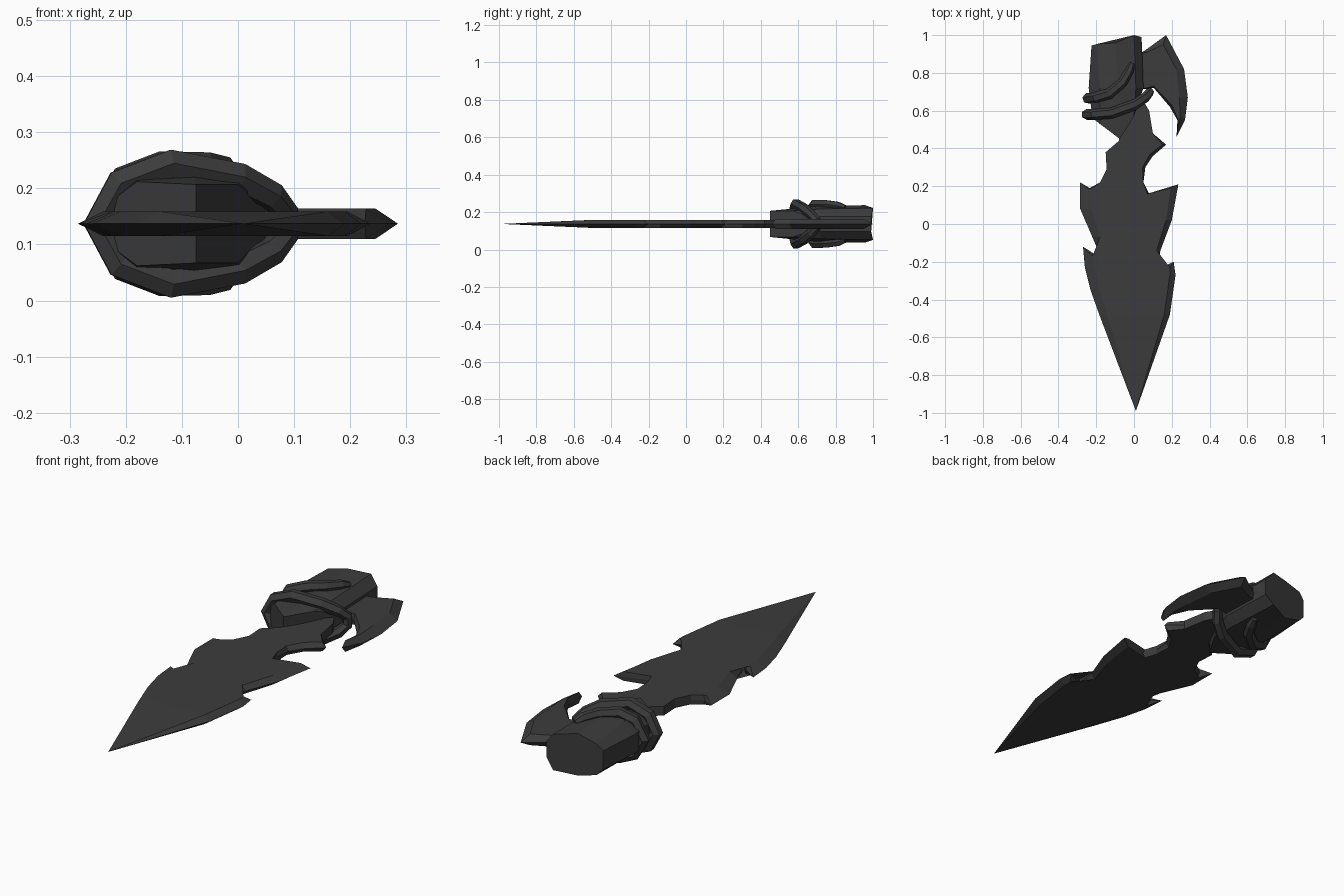
import bpy, bmesh

if "Cube" in bpy.data.objects:
    bpy.data.objects.remove(bpy.data.objects["Cube"])

MID = 0.137  # height of the symmetry plane
dark = bpy.data.materials.new("dark_stone")
dark.diffuse_color = (0.045, 0.045, 0.045, 1)
dark.use_nodes = True
dark.node_tree.nodes["Principled BSDF"].inputs["Base Color"].default_value = dark.diffuse_color


def finish(bm, name):
    bmesh.ops.remove_doubles(bm, verts=bm.verts, dist=1e-5)
    bmesh.ops.recalc_face_normals(bm, faces=bm.faces)
    mesh = bpy.data.meshes.new(name)
    bm.to_mesh(mesh)
    bm.free()
    mesh.materials.append(dark)
    obj = bpy.data.objects.new(name, mesh)
    bpy.context.collection.objects.link(obj)
    return obj


def bevelled_plate(name, outline, half, tip=None):
    """Flat plate whose rim sits on the mid plane; each point is x, y, inset x, inset y.
    An optional tip point slopes down to the mid plane between last and first point."""
    bm = bmesh.new()
    rim = [bm.verts.new((x, y, MID)) for x, y, dx, dy in outline]
    point = bm.verts.new((*tip, MID)) if tip else None
    n = len(outline)
    for side in (1, -1):
        flat = [bm.verts.new((x + dx, y + dy, MID + side * half)) for x, y, dx, dy in outline]
        top = bm.faces.new(flat)
        for i in range(n - 1 if tip else n):
            j = (i + 1) % n
            bm.faces.new((rim[i], rim[j], flat[j], flat[i]))
        if tip:
            bm.faces.new((flat[-1], flat[0], point))
            bm.faces.new((rim[-1], flat[-1], point))
            bm.faces.new((flat[0], rim[0], point))
        bmesh.ops.triangulate(bm, faces=[top])
    return finish(bm, name)


# Blade with barbs, running up the right edge and back down the left
bevelled_plate("blade", [
    (0.19, -0.48, -0.03, 0), (0.22, -0.27, -0.03, 0), (0.21, -0.20, -0.02, -0.03),
    (0.125, -0.24, 0, 0), (0.14, -0.14, -0.02, 0), (0.20, 0.02, -0.03, 0),
    (0.235, 0.21, -0.04, -0.02), (0.08, 0.16, -0.01, 0), (0.05, 0.22, 0, 0),
    (0.06, 0.30, -0.015, 0), (0.10, 0.36, -0.015, 0.01), (0.17, 0.42, -0.02, 0),
    (0.10, 0.48, 0, 0), (0.08, 0.60, 0, 0), (0.045, 0.66, 0, 0),
    (-0.08, 0.50, 0, 0), (-0.08, 0.44, 0, 0), (-0.15, 0.38, 0, 0),
    (-0.145, 0.29, 0, 0), (-0.18, 0.22, 0, 0), (-0.235, 0.19, 0.01, 0),
    (-0.285, 0.22, 0.045, -0.035), (-0.285, 0.08, 0.06, 0), (-0.22, -0.07, 0.04, 0),
    (-0.16, -0.21, 0, 0), (-0.20, -0.165, 0.01, -0.01), (-0.27, -0.12, 0.05, -0.05),
    (-0.26, -0.23, 0.05, 0), (-0.23, -0.35, 0.05, 0), (-0.18, -0.49, 0.04, 0),
], 0.022, tip=(0.01, -0.99))

# Hooked claw beside the handle
bevelled_plate("claw", [
    (0.02, 0.90, 0, 0), (0.06, 0.92, 0.01, -0.01), (0.17, 1.00, -0.015, -0.05),
    (0.265, 0.82, -0.04, 0), (0.285, 0.67, -0.045, 0), (0.27, 0.55, -0.025, 0.02),
    (0.225, 0.46, 0.003, 0.02), (0.23, 0.55, 0.005, 0), (0.19, 0.62, 0.01, 0.01),
    (0.105, 0.72, 0, 0.01), (0.02, 0.71, 0, 0),
], 0.027)

# Faceted handle: upper half section at each end (x, y, half height), mirrored below
low = [(-0.22, 0.56, 0.045), (-0.18, 0.53, 0.075), (-0.075, 0.45, 0.070),
       (0.00, 0.57, 0.070), (0.03, 0.66, 0.040)]
mid = [(-0.24, 0.72, 0.045), (-0.18, 0.72, 0.090), (-0.08, 0.72, 0.097),
       (0.01, 0.72, 0.080), (0.05, 0.72, 0.040)]
high = [(-0.225, 0.945, 0.045), (-0.195, 0.953, 0.075), (-0.10, 0.958, 0.100),
        (0.00, 1.00, 0.085), (0.04, 0.99, 0.040)]
bm = bmesh.new()
rings = []
for half in (low, mid, high):
    pts = [(x, y, MID + z) for x, y, z in half] + [(x, y, MID - z) for x, y, z in reversed(half)]
    rings.append([bm.verts.new(p) for p in pts])
for a, b in zip(rings, rings[1:]):
    for i in range(10):
        j = (i + 1) % 10
        bm.faces.new((a[i], a[j], b[j], b[i]))
r = rings[0]
bm.faces.new((r[0], r[1], r[2], r[7], r[8], r[9]))
bm.faces.new((r[2], r[3], r[4], r[5], r[6], r[7]))
bm.faces.new(rings[2])
finish(bm, "handle")


def cord(name, upper, closed):
    """Cord from mirrored points x, y, height above the mid plane, thickness factor."""
    pts = upper + [(x, y, -z, t) for x, y, z, t in reversed(upper) if z]
    if not closed:
        pts = [(x, y, -z, t) for x, y, z, t in reversed(upper)] + upper[1:]
    curve = bpy.data.curves.new(name, "CURVE")
    curve.dimensions = "3D"
    curve.bevel_depth = 0.029
    curve.bevel_resolution = 1
    curve.use_fill_caps = True
    spline = curve.splines.new("POLY")
    spline.points.add(len(pts) - 1)
    for p, (x, y, z, t) in zip(spline.points, pts):
        p.co = (x, y, MID + z, 1)
        p.radius = t
    spline.use_cyclic_u = closed
    spline.use_smooth = False
    curve.materials.append(dark)
    obj = bpy.data.objects.new(name, curve)
    bpy.context.collection.objects.link(obj)
    bpy.ops.object.select_all(action="DESELECT")
    obj.select_set(True)
    bpy.context.view_layer.objects.active = obj
    bpy.ops.object.convert(target="MESH")


# Cords wrapped round the handle
cord("lower_cord", [
    (-0.25, 0.58, 0, 1), (-0.21, 0.58, 0.072, 1), (-0.12, 0.587, 0.106, 1),
    (0.00, 0.63, 0.082, 1), (0.06, 0.67, 0.05, 0.9), (0.085, 0.70, 0.02, 0.8)], True)
cord("upper_cord", [
    (-0.245, 0.665, 0, 1), (-0.20, 0.67, 0.078, 1), (-0.13, 0.69, 0.104, 1),
    (-0.06, 0.75, 0.104, 0.9), (-0.025, 0.81, 0.098, 0.8), (-0.01, 0.85, 0.088, 0.5)], False)
